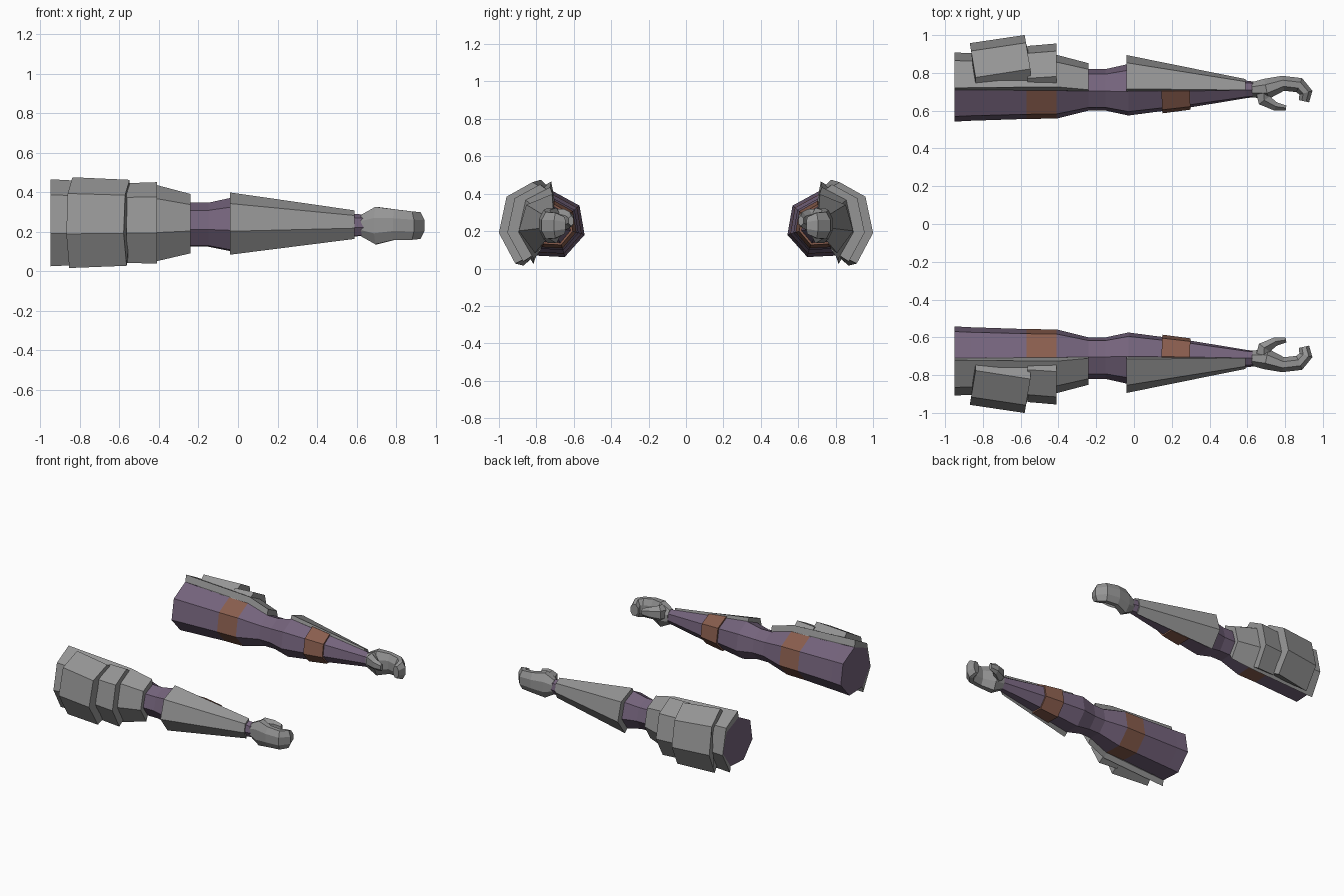
import bpy, bmesh, math
from mathutils import Vector

cube = bpy.data.objects.get("Cube")
if cube:
    bpy.data.objects.remove(cube, do_unlink=True)


def material(name, rgb):
    m = bpy.data.materials.new(name)
    m.use_nodes = True
    col = (*rgb, 1.0)
    m.diffuse_color = col
    bsdf = m.node_tree.nodes["Principled BSDF"]
    bsdf.inputs["Base Color"].default_value = col
    bsdf.inputs["Roughness"].default_value = 0.9
    return m


GREY = material("armour grey", (0.30, 0.30, 0.30))
PURPLE = material("sleeve purple", (0.175, 0.125, 0.20))
BROWN = material("strap brown", (0.25, 0.11, 0.075))

CZ = 0.23                                             # height of the arm axis
ANGLES = [math.radians(93 - i * 360 / 7) for i in range(7)]


def loft(name, rings, mats, segment_mats=None):
    """Skin closed rings, cap both ends and mirror to the other arm."""
    bm = bmesh.new()
    loops = [[bm.verts.new(p) for p in ring] for ring in rings]
    n = len(loops[0])
    for s, (a, b) in enumerate(zip(loops, loops[1:])):
        for i in range(n):
            j = (i + 1) % n
            f = bm.faces.new((a[i], a[j], b[j], b[i]))
            f.material_index = segment_mats[s] if segment_mats else 0
    bm.faces.new(loops[0])
    bm.faces.new(loops[-1])
    bmesh.ops.recalc_face_normals(bm, faces=bm.faces)
    mesh = bpy.data.meshes.new(name)
    bm.to_mesh(mesh)
    bm.free()
    for m in mats:
        mesh.materials.append(m)
    ob = bpy.data.objects.new(name, mesh)
    bpy.context.collection.objects.link(ob)
    mod = ob.modifiers.new("other arm", "MIRROR")
    mod.use_axis = (False, True, False)
    mod.use_mirror_merge = False
    return ob


def section(x, cy, ry, rz, cz=CZ, count=7, skew=0.0):
    """Seven-sided cross-section; y is the distance outward, built at -y."""
    pts = []
    for a in ANGLES[:count]:
        dy = ry * math.cos(a)
        pts.append(Vector((x - skew * dy, -(cy + dy), cz + rz * math.sin(a))))
    return pts


# Sleeve stations: x, centre distance, radius across, radius in height
ARM = [(-0.95, 0.72, 0.185, 0.183), (-0.86, 0.718, 0.178, 0.178),
       (-0.57, 0.715, 0.165, 0.165), (-0.41, 0.715, 0.163, 0.163),
       (-0.24, 0.709, 0.113, 0.116), (-0.15, 0.709, 0.113, 0.116),
       (-0.03, 0.709, 0.14, 0.142), (0.30, 0.709, 0.095, 0.10),
       (0.59, 0.712, 0.048, 0.06), (0.64, 0.712, 0.042, 0.055)]


def arm_at(x):
    x = min(max(x, ARM[0][0]), ARM[-1][0])
    for a, b in zip(ARM, ARM[1:]):
        if x <= b[0]:
            t = (x - a[0]) / (b[0] - a[0])
            return [u + (v - u) * t for u, v in zip(a, b)][1:]


loft("sleeve", [section(*s) for s in ARM], [PURPLE, BROWN],
     [1 if i == 2 else 0 for i in range(len(ARM) - 1)])

# Raised forearm strap
strap = []
for x in (0.145, 0.295):
    cy, ry, rz = arm_at(x)
    strap.append(section(x, cy, ry + 0.012, rz + 0.012, skew=0.04))
loft("forearm_strap", strap, [BROWN])


def armour(name, stations, skew=0.0):
    """Three-sided outer shell whose rim closes onto the sleeve."""
    rings = []
    for x, cy, ry, rz in stations:
        inner = section(x, *arm_at(x), count=4)
        rings.append(section(x, cy, ry, rz, count=4, skew=skew) + inner[::-1])
    return loft(name, rings, [GREY])


armour("upper_arm_armour", [(-0.95, 0.73, 0.18, 0.235), (-0.41, 0.735, 0.163, 0.205),
                            (-0.24, 0.718, 0.135, 0.16)])
armour("shoulder_plate", [(-0.84, 0.785, 0.175, 0.245), (-0.55, 0.83, 0.173, 0.232)], 0.17)
armour("shoulder_lower_plate", [(-0.565, 0.78, 0.165, 0.215), (-0.41, 0.79, 0.168, 0.22)])
armour("forearm_armour", [(-0.04, 0.725, 0.172, 0.168), (0.59, 0.712, 0.056, 0.077)])


def digit(name, stations, sides=8):
    """Faceted tube bent in the ground plane: x, y, half width, half height, z."""
    pts = [Vector((s[0], -s[1], s[4])) for s in stations]
    rings = []
    for i, (p, s) in enumerate(zip(pts, stations)):
        d = (pts[min(i + 1, len(pts) - 1)] - pts[max(i - 1, 0)])
        d.z = 0
        side = Vector((-d.y, d.x, 0)).normalized()
        ring = []
        for k in range(sides):
            a = 2 * math.pi * (k + 0.5) / sides
            ring.append(p + side * s[2] * math.cos(a) * 1.08
                        + Vector((0, 0, s[3] * math.sin(a) * 1.08)))
        rings.append(ring)
    return loft(name, rings, [GREY])


# Curled mitten hand with a hooked thumb
digit("palm_and_fingers", [(0.625, 0.71, 0.04, 0.055, CZ), (0.70, 0.715, 0.055, 0.095, CZ),
                           (0.79, 0.745, 0.04, 0.078, 0.235), (0.875, 0.735, 0.04, 0.072, CZ),
                           (0.91, 0.695, 0.036, 0.068, CZ), (0.90, 0.65, 0.028, 0.045, CZ)])
digit("thumb", [(0.685, 0.71, 0.045, 0.06, 0.25), (0.69, 0.655, 0.038, 0.055, 0.26),
                (0.75, 0.622, 0.024, 0.04, 0.26), (0.805, 0.614, 0.014, 0.026, 0.255)], 6)
